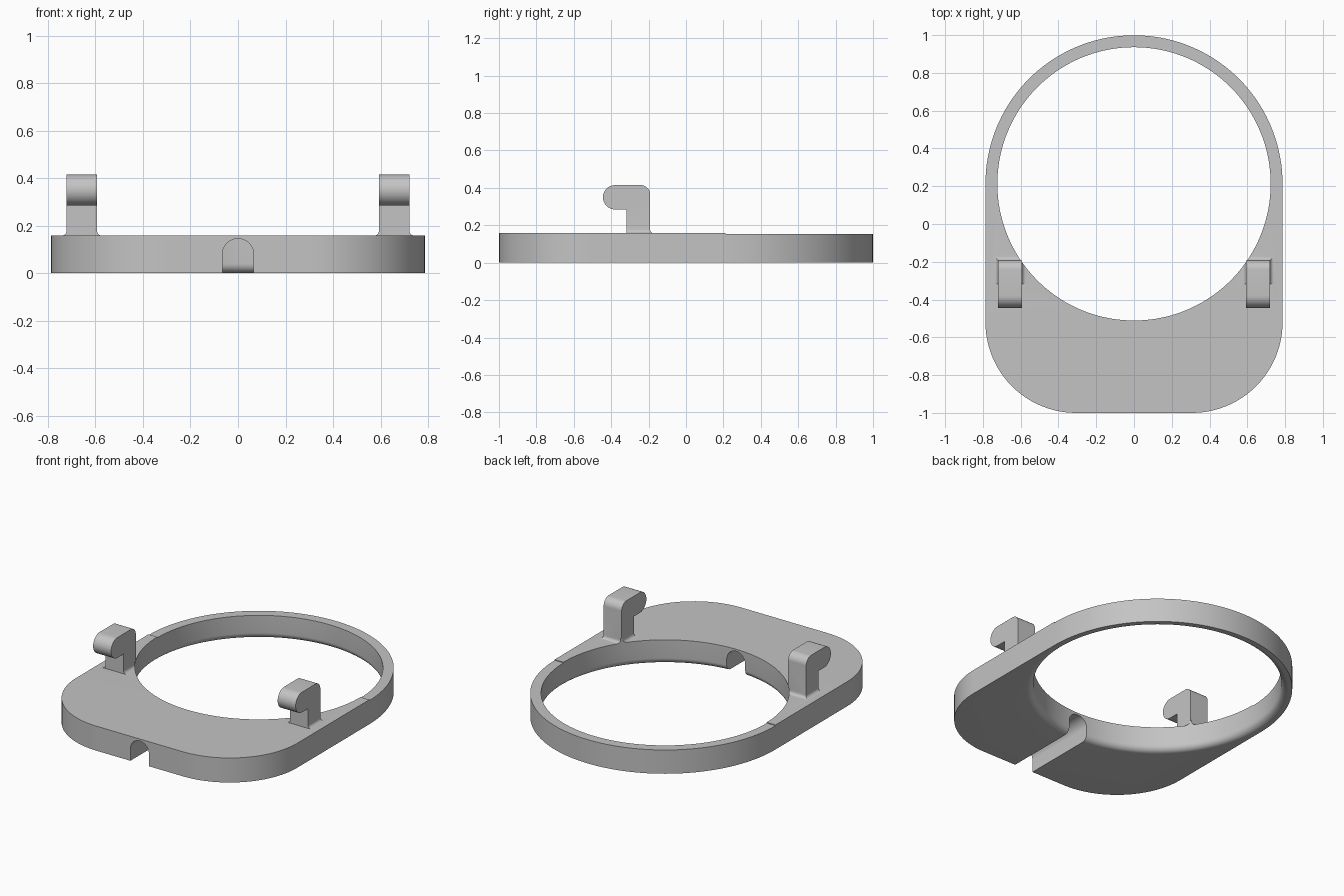
import bpy, bmesh, math
from mathutils import Vector

if "Cube" in bpy.data.objects:
    bpy.data.objects.remove(bpy.data.objects["Cube"])

CY, R_OUT, R_IN = 0.2125, 0.7865, 0.7235   # ring centre and radii
H, H_RING = 0.158, 0.153                   # plate height, slightly lower ring

grey = bpy.data.materials.new("mid grey")
grey.diffuse_color = (0.55, 0.55, 0.55, 1)
grey.use_nodes = True
grey.node_tree.nodes["Principled BSDF"].inputs["Base Color"].default_value = grey.diffuse_color


def arc(cx, cy, r, a0, a1, n):
    return [(cx + r * math.cos(math.radians(a0 + (a1 - a0) * i / n)),
             cy + r * math.sin(math.radians(a0 + (a1 - a0) * i / n))) for i in range(n + 1)]


def loft(name, rings):
    """Solid through closed rings of 3D points, capped at both ends."""
    bm = bmesh.new()
    loops = [[bm.verts.new(p) for p in ring] for ring in rings]
    n = len(loops[0])
    for a, b in zip(loops, loops[1:]):
        for i in range(n):
            j = (i + 1) % n
            bm.faces.new((a[i], a[j], b[j], b[i]))
    bm.faces.new(loops[0][::-1])
    bm.faces.new(loops[-1])
    bmesh.ops.recalc_face_normals(bm, faces=bm.faces)
    me = bpy.data.meshes.new(name)
    bm.to_mesh(me)
    bm.free()
    ob = bpy.data.objects.new(name, me)
    bpy.context.collection.objects.link(ob)
    me.materials.append(grey)
    return ob


def boolean(ob, tool, op='DIFFERENCE'):
    mod = ob.modifiers.new(op, 'BOOLEAN')
    mod.object, mod.operation, mod.solver = tool, op, 'EXACT'
    bpy.context.view_layer.objects.active = ob
    bpy.ops.object.modifier_apply(modifier=mod.name)


def box(name, lo, hi):
    (x0, y0, z0), (x1, y1, z1) = lo, hi
    rect = [(x0, y0), (x1, y0), (x1, y1), (x0, y1)]
    return loft(name, [[(x, y, z) for x, y in rect] for z in (z0, z1)])


# plate outline: half circle at the back, rounded corners at the front
c = 0.48
outline = (arc(0, CY, R_OUT, 0, 180, 72)
           + arc(-R_OUT + c, -1 + c, c, 180, 270, 24)
           + arc(R_OUT - c, -1 + c, c, 270, 360, 24))
plate = loft("base_plate", [[(x, y, z) for x, y in outline] for z in (0, H)])

# cutters: ring step, round hole with a rounded lower rim, arched cable slot
step = box("step_cutter", (-1, CY, H_RING), (1, 1.2, 0.3))
f = 0.04
prof = [(R_IN + f, -0.05)]
prof += [(R_IN + f - f * math.sin(a), f - f * math.cos(a))
         for a in (math.pi / 2 * i / 8 for i in range(9))]
prof += [(R_IN, 0.19)]
hole = loft("hole_cutter", [[(x, y, z) for x, y in arc(0, CY, r, 0, 357.5, 143)]
                            for r, z in prof])
slot_outline = [(-0.066, -0.1), (0.066, -0.1)] + arc(0, 0.079, 0.066, 0, 180, 24)
slot = loft("slot_cutter", [[(x, y, z) for x, z in slot_outline] for y in (-1.2, 0.0)])
for tool in (step, hole, slot):
    boolean(plate, tool)

# hooks: L-shaped side profile with round nose, plus a flared foot
X0, X1, Y0, Y1 = 0.593, 0.721, -0.317, -0.192
side = ([(Y0, 0.12), (Y1, 0.12)] + arc(Y1 - 0.05, 0.365, 0.05, 0, 90, 10)
        + arc(-0.379, 0.35, 0.065, 90, 270, 24) + [(Y0, 0.285)])
for s, label in ((-1, "left"), (1, "right")):
    hook = loft(label + "_hook", [[(s * x, y, z) for y, z in side] for x in (X0, X1)])
    rings = []
    for i in range(7):
        a = math.pi / 2 * i / 6
        d, z = 0.02 * (1 - math.sin(a)), H + 0.02 * (1 - math.cos(a))
        rings.append([(s * x, y, z) for x, y in
                      ((X0 - d, Y0), (X1 + d, Y0), (X1 + d, Y1 + d), (X0 - d, Y1 + d))])
    rings.insert(0, [(x, y, 0.12) for x, y, z in rings[0]])
    foot = loft(label + "_foot", rings)
    boolean(foot, hole)
    boolean(hook, hole)
    boolean(hook, foot, 'UNION')
    boolean(plate, hook, 'UNION')
    for o in (hook, foot):
        bpy.data.objects.remove(o)

for tool in (step, hole, slot):
    bpy.data.objects.remove(tool)

# smooth curved walls, sharp edges kept
bpy.ops.object.select_all(action='DESELECT')
plate.select_set(True)
bpy.context.view_layer.objects.active = plate
bpy.ops.object.shade_smooth_by_angle(angle=math.radians(30))
